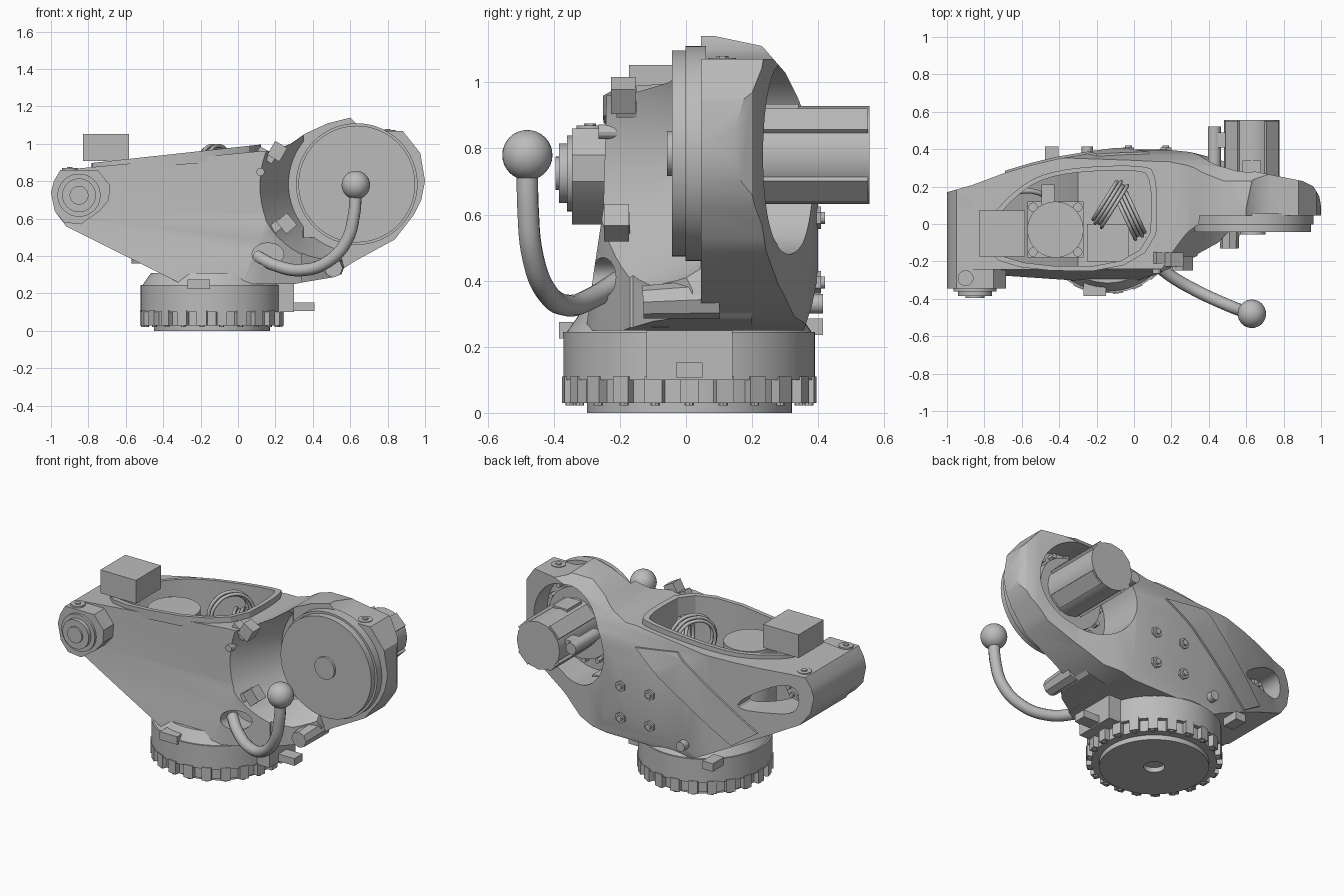
import bpy, bmesh, math
from mathutils import Vector, Matrix

if "Cube" in bpy.data.objects:
    bpy.data.objects.remove(bpy.data.objects["Cube"], do_unlink=True)

grey = bpy.data.materials.new("cast_grey")
grey.use_nodes = True
grey.diffuse_color = (0.5, 0.5, 0.5, 1)
grey.node_tree.nodes["Principled BSDF"].inputs["Base Color"].default_value = (0.5, 0.5, 0.5, 1)
parts = []


def finish(name, bm):
    bmesh.ops.recalc_face_normals(bm, faces=bm.faces)
    me = bpy.data.meshes.new(name)
    bm.to_mesh(me)
    bm.free()
    me.materials.append(grey)
    ob = bpy.data.objects.new(name, me)
    bpy.context.collection.objects.link(ob)
    parts.append(ob)
    return ob


def rounded(pts):
    """Cut the corners of an outline twice."""
    for _ in range(2):
        pairs = [(Vector(a), Vector(b)) for a, b in zip(pts, pts[1:] + pts[:1])]
        pts = [tuple(a.lerp(b, f)) for a, b in pairs for f in (.25, .75)]
    return pts


def prism(name, pts, axis, lo, hi):
    """Extrude a 2D outline along one axis."""
    place = {"x": lambda a, b: (lo, a, b), "y": lambda a, b: (a, lo, b), "z": lambda a, b: (a, b, lo)}[axis]
    bm = bmesh.new()
    face = bm.faces.new([bm.verts.new(place(*p)) for p in pts])
    new = bmesh.ops.extrude_face_region(bm, geom=[face])["geom"]
    move = Vector([(hi - lo) * (axis == c) for c in "xyz"])
    bmesh.ops.translate(bm, vec=move, verts=[v for v in new if isinstance(v, bmesh.types.BMVert)])
    return finish(name, bm)


def cyl(name, a, b, r, r2=None, n=40):
    a, b = Vector(a), Vector(b)
    turn = (b - a).to_track_quat("Z", "Y").to_matrix().to_4x4()
    bm = bmesh.new()
    bmesh.ops.create_cone(bm, cap_ends=True, segments=n, radius1=r, radius2=r if r2 is None else r2,
                          depth=(b - a).length, matrix=Matrix.Translation((a + b) / 2) @ turn)
    return finish(name, bm)


def box(name, c, size, axis="Z", angle=0):
    bm = bmesh.new()
    bmesh.ops.create_cube(bm, size=1, matrix=Matrix.Translation(c) @ Matrix.Rotation(math.radians(angle), 4, axis)
                          @ Matrix.Diagonal((*size, 1)))
    return finish(name, bm)


def tube(name, pts, r, closed=False):
    cu = bpy.data.curves.new(name, "CURVE")
    cu.dimensions = "3D"
    cu.bevel_depth, cu.bevel_resolution, cu.resolution_u = r, 4, 8
    cu.use_fill_caps = True
    sp = cu.splines.new("BEZIER")
    sp.bezier_points.add(len(pts) - 1)
    for bp, p in zip(sp.bezier_points, pts):
        bp.co = p
        bp.handle_left_type = bp.handle_right_type = "AUTO"
    sp.use_cyclic_u = closed
    cu.materials.append(grey)
    bpy.context.collection.objects.link(bpy.data.objects.new(name, cu))


def combine(ob, tool, mode):
    """Apply a boolean and drop the tool."""
    mod = ob.modifiers.new("bool", "BOOLEAN")
    mod.operation, mod.object, mod.solver = mode, tool, "EXACT"
    me = bpy.data.meshes.new_from_object(ob.evaluated_get(bpy.context.evaluated_depsgraph_get()))
    ob.modifiers.clear()
    ob.data = me
    parts.remove(tool)
    bpy.data.objects.remove(tool, do_unlink=True)


def carve(name, front, plan):
    """Solid whose front outline and plan outline are both given."""
    ob = prism(name, front, "y", -0.8, 0.8)
    combine(ob, prism("plan_tool", plan, "z", -0.5, 1.6), "INTERSECT")
    return ob


# main housing
front = [(-.84, .87), (-.95, .86), (-.985, .8), (-1, .74), (-.98, .64), (-.92, .56), (-.42, .31), (-.3, .25),
         (.3, .25), (.5, .29), (.62, .37), (.84, .49), (.87, .53), (.94, .62), (.98, .7), (1, .8), (.975, .95),
         (.88, 1.07), (.8, 1.07), (.72, 1.07), (.64, 1.1), (.6, 1.14), (.48, 1.11), (.36, 1.055), (.28, 1),
         (.18, .96), (.11, .96)]
back_edge = [(-1, .17), (-.86, .21), (-.7, .27), (-.55, .315), (-.4, .35), (-.25, .375), (-.1, .395), (.15, .4),
             (.3, .385), (.42, .355), (.65, .28), (.9, .23), (.96, .2), (.99, .15), (1.01, .045)]
front_edge = [(.35, .045), (.34, -.17), (.25, -.21), (.12, -.27), (0, -.31), (-1, -.31)]
side = [(.34, .2), (.38, .32), (.4, .42), (.408, .5), (.405, .65), (.395, .75), (.37, .87), (.34, .95),
        (.3, 1.03), (.23, 1.11), (.04, 1.15), (-.235, 1.15), (-.25, .62), (-.28, .42), (-.31, .2)]
housing = carve("housing", front, back_edge + front_edge)
combine(housing, prism("side_tool", side, "x", -1.2, 1.2), "INTERSECT")

# lower bridge between the base and the drive end
bridge = carve("lower_bridge", [(0, .251), (.3, .252), (.5, .285), (.57, .35), (.5, .5), (.1, .5)],
               [(.1, -.265), (.25, -.21), (.45, -.1), (.56, .02), (.56, .2), (.1, .2)])

# openings: flange recess, top well, drive pocket, rear slot and hose port
well = rounded([(-.74, -.22), (.08, -.23), (.1, .26), (0, .29), (-.3, .28), (-.5, .24), (-.63, .15), (-.75, .02)])
well_front = [(-.77, .57), (-.4, .38), (-.3, .31), (.13, .31), (.13, 1.3), (-.77, 1.3)]
port = [(.16 + .085 * math.cos(t * math.pi / 10), .41 + .06 * math.sin(t * math.pi / 10)) for t in range(20)]
for ob in (housing, bridge):
    combine(ob, cyl("recess_tool", (.635, -.4, .785), (.635, .043, .785), .6, .365, 64), "DIFFERENCE")
    combine(ob, prism("port_tool", port, "y", -.5, -.12), "DIFFERENCE")
combine(housing, carve("well_tool", well_front, well), "DIFFERENCE")
for x, z, r in [(.61, .78, .275), (.55, .73, .25)]:
    combine(housing, cyl("pocket_tool", (x, .1, z), (x, .7, z), r, n=56), "DIFFERENCE")
slot = rounded([(-.92, .7), (-.88, .62), (-.75, .61), (-.57, .61), (-.58, .67), (-.8, .8), (-.9, .79)])
combine(housing, prism("slot_tool", slot, "y", -.1, .6), "DIFFERENCE")

# raised diagonal panel on the back
panel = carve("back_panel", [(.08, .85), (-.54, .38), (-.69, .48), (-.2, .89)],
              [(x, y + .012) for x, y in back_edge] + [(x, y - .05) for x, y in reversed(back_edge)])
combine(panel, prism("side_tool", [(y + .012, z) for y, z in side], "x", -1.2, 1.2), "INTERSECT")

# sloping rim round the top well
rim = carve("well_rim", [(-.9, .84), (-.9, .885), (.2, 1.005), (.2, .93)],
            [(-.3 + (x + .3) * 1.08, .03 + (y - .03) * 1.1) for x, y in well])
combine(rim, prism("well_tool", well, "z", 0, 2), "DIFFERENCE")

# wrist end with stepped boss and inner bearing
prism("wrist_plate", [(-.95, .86), (-.985, .8), (-1, .74), (-.98, .64), (-.93, .58), (-.84, .57), (-.74, .64),
                      (-.69, .7), (-.685, .78), (-.75, .86)], "y", -.345, -.2)
for i, (r, y) in enumerate([(.115, -.36), (.09, -.385), (.05, -.395)]):
    cyl("wrist_boss_%d" % i, (-.85, -.3, .725), (-.85, y, .725), r)
cyl("wrist_bearing", (-.82, -.15, .72), (-.82, .08, .72), .075)
for i in range(6):
    x, z = -.82 + .05 * math.cos(i * math.pi / 3), .72 + .05 * math.sin(i * math.pi / 3)
    cyl("bearing_bolt", (x, .07, z), (x, .1, z), .014, n=8)
for x, y, z in [(-.9, .12, .86), (-.9, -.29, .862), (.8, .11, 1.066)]:
    cyl("lifting_pad", (x, y, z - .05), (x, y, z + .008), .042, n=20)
    cyl("lifting_bolt", (x, y, z), (x, y, z + .014), .018, n=6)

# drive end: turning flange and rear motor
cyl("flange_ring", (.635, .06, .785), (.635, -.002, .785), .325, n=64)
cyl("flange_face", (.635, 0, .785), (.635, -.042, .785), .312, n=64)
cyl("flange_hub", (.635, -.04, .785), (.635, -.057, .785), .068)
cyl("gear_plate", (.61, .08, .78), (.61, .17, .78), .22)
for i in range(16):
    t = i * math.pi / 8
    x, z = .61 + .245 * math.cos(t), .78 + .245 * math.sin(t)
    cyl("gear_bolt", (x, .08, z), (x, .14, z), .016, n=6)
cyl("motor", (.63, .15, .78), (.63, .555, .78), .148, n=16)
for i in range(4):
    t = math.radians(45 + 90 * i)
    box("motor_rib", (.63 + .125 * math.cos(t), .37, .78 + .125 * math.sin(t)), (.06, .36, .09), "Y", -45 - 90 * i)
box("motor_key", (.63, .27, .92), (.1, .14, .03))
cyl("motor_plug", (.43, .28, .8), (.43, .52, .8), .035, n=20)
box("motor_plug_bracket", (.47, .45, .8), (.08, .08, .06))

# ball handle
path = [(.1, -.2, .4), (.2, -.28, .35), (.34, -.36, .325), (.48, -.425, .37), (.58, -.465, .48),
        (.62, -.478, .62), (.63, -.48, .75)]
tube("handle_arm", path, .033)
bm = bmesh.new()
bmesh.ops.create_uvsphere(bm, u_segments=32, v_segments=16, radius=.076, matrix=Matrix.Translation((.63, -.48, .78)))
finish("handle_ball", bm)

# base: foot disc with hole, notched flange and collar
cx, cy = -.14, .01
foot = cyl("foot_disc", (cx, cy, 0), (cx, cy, .05), .31, n=64)
combine(foot, cyl("hole_tool", (cx, cy, -.1), (cx, cy, .035), .06), "DIFFERENCE")
cyl("flange_core", (cx, cy, .03), (cx, cy, .12), .355, n=64)
cyl("base_ring", (cx, cy, .1), (cx, cy, .245), .38, n=64)
cyl("base_collar", (cx, cy, .245), (cx, cy, .31), .37, .325, n=64)
for i in range(22):
    t = i * math.pi / 11
    c, s = math.cos(t), math.sin(t)
    box("flange_tooth", (cx + .36 * c, cy + .36 * s, .07), (.05, .055, .08), "Z", math.degrees(t))
    cyl("flange_bolt", (cx + .365 * c, cy + .365 * s, .04), (cx + .365 * c, cy + .365 * s, .022), .014, n=8)
box("front_tab", (-.21, -.345, .25), (.12, .08, .05))
box("cable_box", (.25, .01, .175), (.1, .26, .15))
box("cable_plug", (.35, .01, .13), (.12, .08, .045))
box("rear_lug", (-.44, .36, .26), (.07, .11, .05))
cyl("rear_stub", (-.25, .3, .33), (-.25, .415, .33), .03, n=16)
box("left_lug", (-.52, .05, .38), (.07, .1, .03))
cyl("bumper", (.51, .1, .345), (.51, -.13, .335), .06, .05, n=8)

# four bosses on the back
for x in (-.03, .17):
    for z in (.395, .59):
        cyl("back_boss", (x, .35, z), (x, .408, z), .034, n=6)
        cyl("back_boss_pin", (x, .4, z), (x, .42, z), .018, n=12)

# stop blocks beside the turning flange
for x, y, z, a in [(.21, -.19, .96, 30), (.26, -.21, .575, -40)]:
    box("stop_block", (x, y, z), (.075, .075, .085), "Y", a)
    box("stop_bracket", (x - .06, y + .01, z - .02), (.1, .06, .05), "Y", a)
cyl("side_knob", (.12, -.2, .85), (.12, -.265, .85), .022, n=12)

# control box, inner motor and cable loops in the well
box("control_box", (-.705, -.05, .98), (.245, .245, .145))
cyl("inner_motor", (-.42, -.03, .36), (-.42, -.03, .87), .15)
box("inner_motor_collar", (-.42, -.03, .74), (.3, .3, .05))
for dx in (-.12, .12):
    for dy in (-.12, .12):
        cyl("inner_motor_screw", (-.42 + dx, -.03 + dy, .7), (-.42 + dx, -.03 + dy, .8), .025, n=12)
box("inner_gearbox", (-.14, -.1, .48), (.22, .2, .36))
box("inner_bracket", (-.46, .15, .7), (.07, .12, .2))
for x, y, ang, z in [(-.13, .11, 58, .86), (-.02, .05, -65, .8)]:
    d = Vector((math.cos(math.radians(ang)), math.sin(math.radians(ang)), 0))
    for k in range(4):
        c = Vector((x, y, z)) + Vector((-d.y, d.x, 0)) * (k - 1.5) * .02
        r = .13 - .012 * (k % 2)
        tube("cable_loop", [c + d * r * math.cos(t * math.pi / 4) + Vector((0, 0, r * math.sin(t * math.pi / 4)))
                            for t in range(8)], .01, True)
tube("feed_cable", [(-.7, .1, .72), (-.62, .17, .8), (-.52, .17, .78), (-.45, .13, .72)], .014)

# smooth shading with sharp edges kept
bpy.ops.object.select_all(action="DESELECT")
for ob in parts:
    ob.select_set(True)
bpy.context.view_layer.objects.active = housing
bpy.ops.object.shade_smooth_by_angle(angle=math.radians(28))
